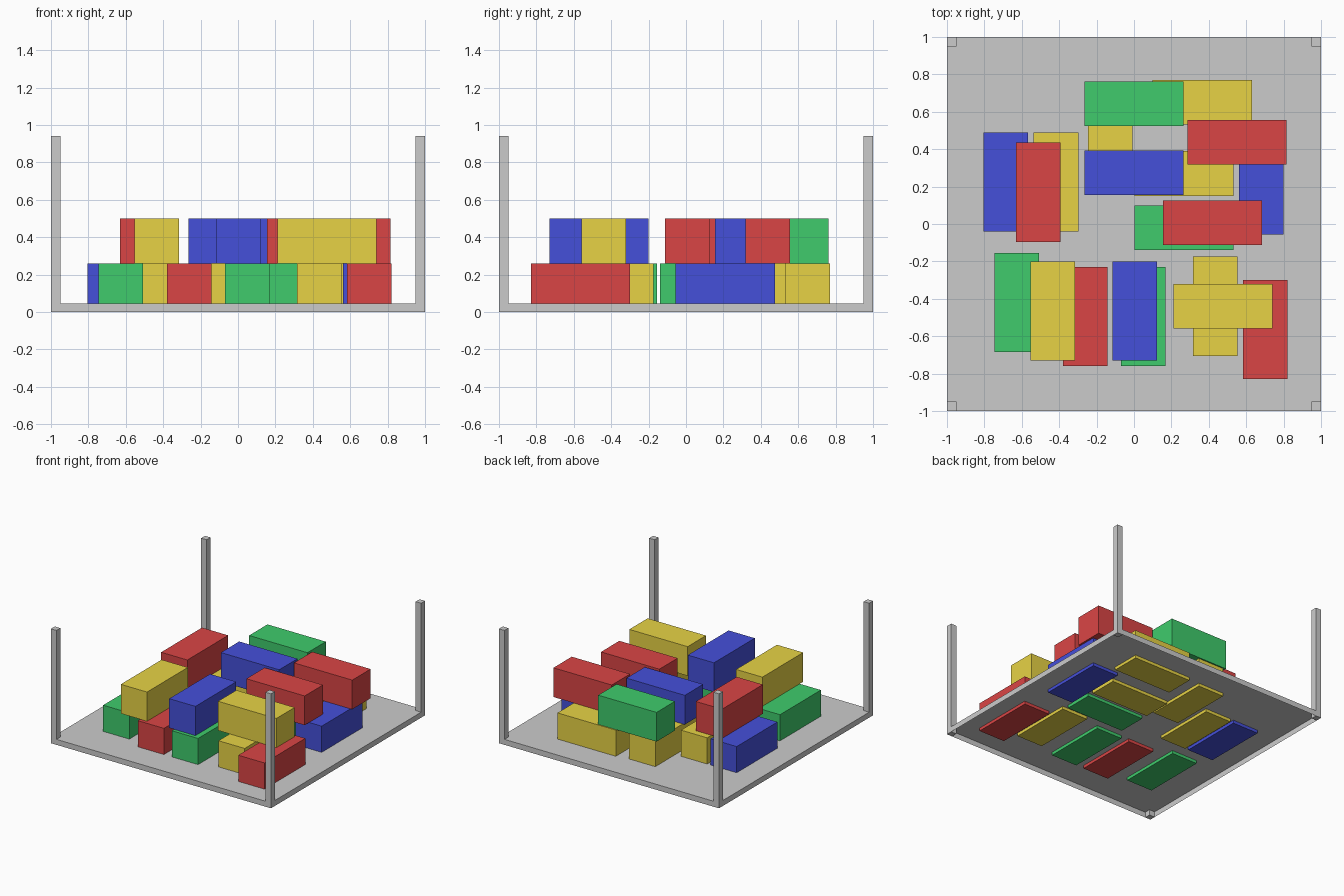
import bpy, bmesh

if "Cube" in bpy.data.objects:
    bpy.data.objects.remove(bpy.data.objects["Cube"])

COLOURS = {
    "red": (0.70, 0.06, 0.06, 1),
    "green": (0.05, 0.60, 0.15, 1),
    "blue": (0.06, 0.08, 0.70, 1),
    "yellow": (0.80, 0.65, 0.06, 1),
}
mats = {}
for cname, rgba in COLOURS.items():
    mats[cname] = bpy.data.materials.new(cname)
    mats[cname].diffuse_color = rgba


def box(name, centre, size, mat=None, open_bottom=False):
    bm = bmesh.new()
    bmesh.ops.create_cube(bm, size=1)
    for v in bm.verts:
        v.co = [v.co[i] * size[i] + centre[i] for i in range(3)]
    if open_bottom:
        bm.normal_update()
        bmesh.ops.delete(bm, geom=[f for f in bm.faces if f.normal.z < -0.9],
                         context='FACES_ONLY')
    me = bpy.data.meshes.new(name)
    bm.to_mesh(me)
    bm.free()
    ob = bpy.data.objects.new(name, me)
    bpy.context.collection.objects.link(ob)
    if mat:
        me.materials.append(mat)
    return ob


# Pallet tray: thin floor with sides, open underneath
box("tray_floor", (0, 0, 0.0225), (2, 2, 0.045), open_bottom=True)

# Corner posts
for sx in (-1, 1):
    for sy in (-1, 1):
        box("corner_post", (sx * 0.975, sy * 0.975, 0.47), (0.05, 0.05, 0.94))

# Crates: colour, centre x, centre y, lies along x
LONG, SHORT, HEIGHT, BASE = 0.53, 0.238, 0.24, 0.02
lower = [
    ("green", -0.627, -0.42, False),
    ("red", -0.26, -0.495, False),
    ("green", 0.05, -0.495, False),
    ("yellow", 0.435, -0.44, False),
    ("red", 0.703, -0.565, False),
    ("blue", -0.685, 0.225, False),
    ("yellow", -0.417, 0.225, False),
    ("yellow", -0.127, 0.485, False),
    ("blue", 0.68, 0.21, False),
    ("yellow", 0.365, 0.65, True),
    ("yellow", 0.268, 0.27, True),
    ("green", 0.268, -0.02, True),
]
upper = [
    ("green", 0.0, 0.642, True),
    ("red", 0.55, 0.438, True),
    ("blue", 0.0, 0.275, True),
    ("red", 0.42, 0.006, True),
    ("red", -0.513, 0.17, False),
    ("yellow", -0.435, -0.465, False),
    ("blue", 0.005, -0.465, False),
    ("yellow", 0.475, -0.44, True),
]
for level, (layer, crates) in enumerate((("lower", lower), ("upper", upper))):
    z = BASE + HEIGHT * (level + 0.5)
    for colour, x, y, along_x in crates:
        sx, sy = (LONG, SHORT) if along_x else (SHORT, LONG)
        box(f"{layer}_{colour}_crate", (x, y, z), (sx, sy, HEIGHT), mats[colour])

for m in bpy.data.materials:
    if m.users and not m.is_grease_pencil:
        m.use_nodes = True
        m.node_tree.nodes["Principled BSDF"].inputs["Base Color"].default_value = m.diffuse_color
